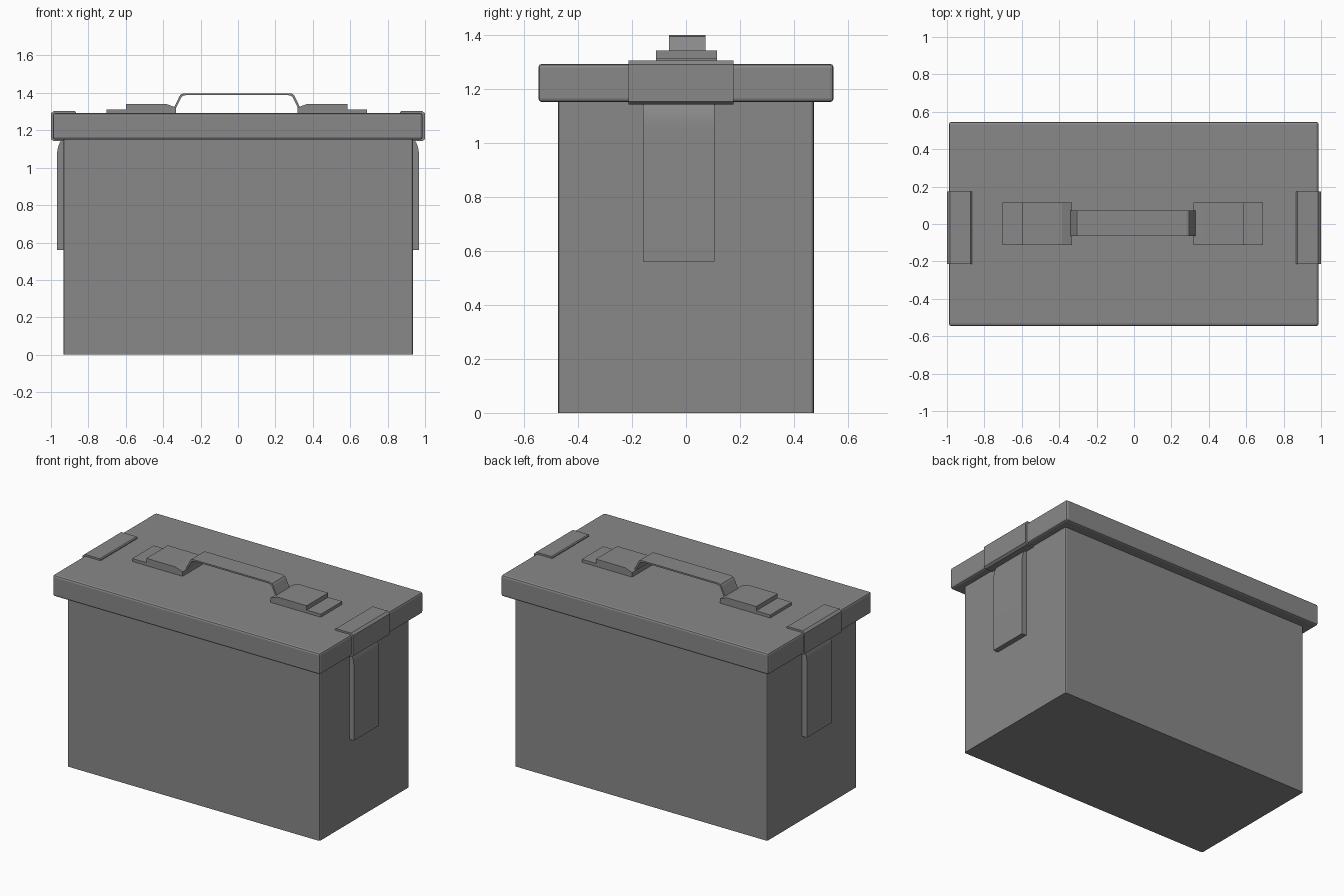
import bpy
import bmesh
from math import sin, cos, pi, radians

cube = bpy.data.objects.get("Cube")
if cube:
    bpy.data.objects.remove(cube, do_unlink=True)

GREY = (0.25, 0.25, 0.25, 1)
paint = bpy.data.materials.new("grey paint")
paint.use_nodes = True
paint.diffuse_color = GREY
paint.node_tree.nodes["Principled BSDF"].inputs["Base Color"].default_value = GREY


def finish(name, bm, smooth=False):
    bmesh.ops.recalc_face_normals(bm, faces=bm.faces)
    mesh = bpy.data.meshes.new(name)
    bm.to_mesh(mesh)
    bm.free()
    mesh.materials.append(paint)
    obj = bpy.data.objects.new(name, mesh)
    bpy.context.collection.objects.link(obj)
    if smooth:
        bpy.ops.object.select_all(action='DESELECT')
        obj.select_set(True)
        bpy.context.view_layer.objects.active = obj
        bpy.ops.object.shade_smooth_by_angle(angle=radians(30))
    return obj


def box(name, low, high, bevel, upright_only=False):
    """Box between two corners with chamfered edges."""
    bm = bmesh.new()
    bmesh.ops.create_cube(bm, size=1)
    for v in bm.verts:
        v.co = [l + (c + 0.5) * (h - l) for c, l, h in zip(v.co, low, high)]
    edges = [e for e in bm.edges if not upright_only
             or abs(e.verts[0].co.z - e.verts[1].co.z) > 0.1]
    bmesh.ops.bevel(bm, geom=edges, offset=bevel, segments=2,
                    profile=0.5, affect='EDGES')
    return finish(name, bm)


def extrude(name, profile, y0, y1, side=1, centre=0, smooth=False):
    """Extrude an x-z outline along y; side -1 mirrors it about centre."""
    bm = bmesh.new()
    face = bm.faces.new([bm.verts.new((centre + side * x, y0, z))
                         for x, z in profile])
    out = bmesh.ops.extrude_face_region(bm, geom=[face])
    for v in out["geom"]:
        if isinstance(v, bmesh.types.BMVert):
            v.co.y = y1
    return finish(name, bm, smooth)


# Container and lid
box("body", (-0.932, -0.473, 0), (0.935, 0.473, 1.17), 0.01, True)
box("lid", (-0.99, -0.546, 1.15), (0.987, 0.546, 1.292), 0.013)

# Outlines for the right half: lid clip, latch strap and handle mounts
clip = [(0.867, 1.27), (0.867, 1.298), (0.873, 1.304), (0.985, 1.304),
        (1.0, 1.29), (1.0, 1.153), (0.985, 1.142), (0.93, 1.142),
        (0.93, 1.27)]
latch = [(0.92, 0.56), (0.969, 0.56)]
latch += [(0.934 + 0.035 * cos(a), 1.05 + 0.10 * sin(a))
          for a in [i * pi / 16 for i in range(9)]]
latch += [(0.92, 1.15)]
mount_plate = [(0.325, 1.28), (0.697, 1.28), (0.697, 1.312), (0.325, 1.312)]
mount_pad = [(0.325, 1.31), (0.593, 1.31), (0.593, 1.341),
             (0.377, 1.341), (0.325, 1.322)]

for side, label in ((1, "left"), (-1, "right")):
    extrude(label + "_lid_clip", clip, -0.213, 0.175, side)
    extrude(label + "_latch", latch, -0.16, 0.106, side, smooth=True)
    extrude(label + "_mount_plate", mount_plate, -0.111, 0.115, side, -0.007)
    extrude(label + "_mount_pad", mount_pad, -0.111, 0.115, side, -0.007)

# Carrying handle: a bent flat strip
outer = [(0.34, 1.315), (0.308, 1.382), (0.3, 1.393), (0.285, 1.398)]
inner = [(0.272, 1.388), (0.29, 1.384), (0.298, 1.376), (0.328, 1.315)]
strip = outer + [(-x, z) for x, z in reversed(outer)]
strip += [(-x, z) for x, z in reversed(inner)] + inner
extrude("handle", strip, -0.063, 0.073, centre=-0.005)
